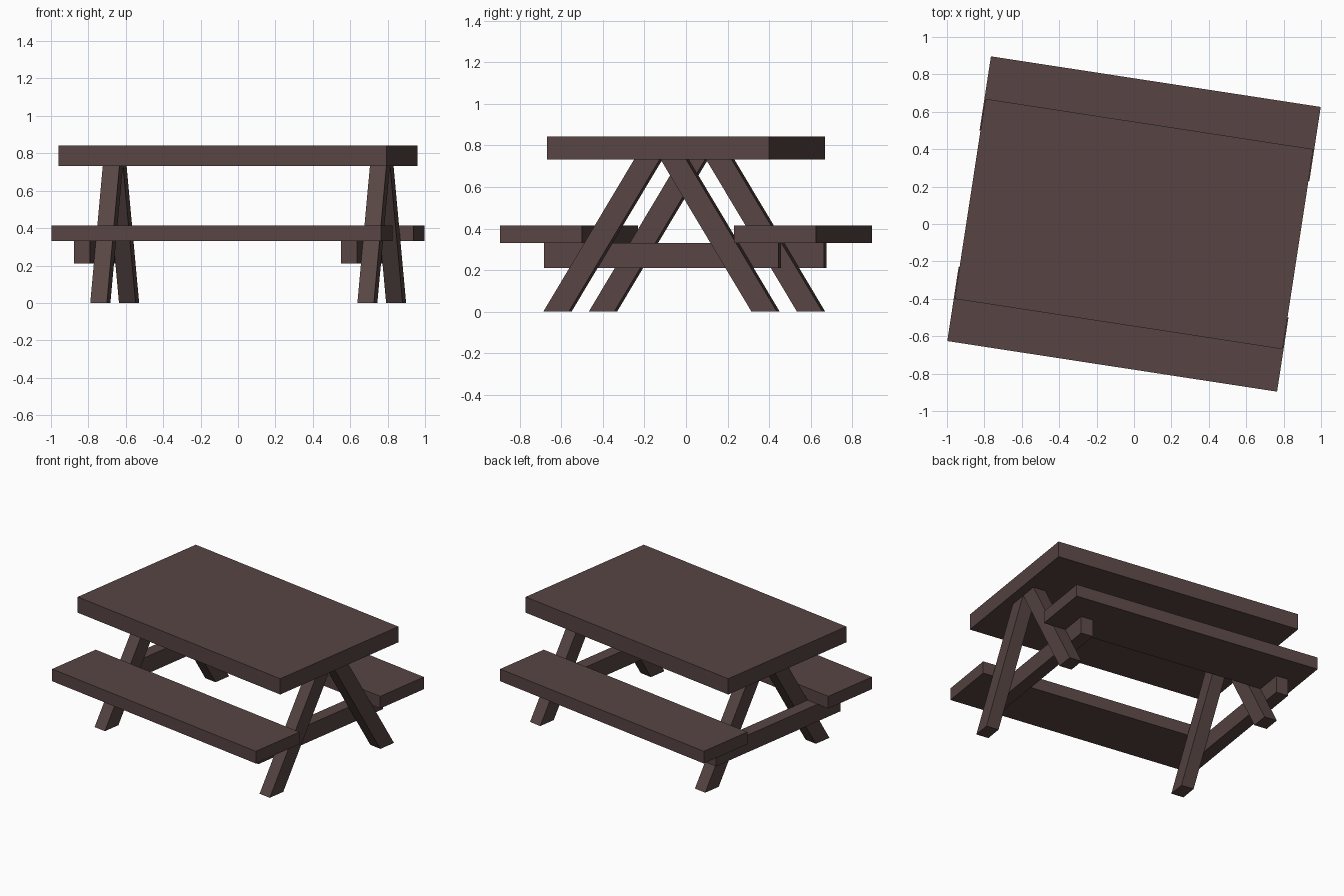
import bpy, bmesh
from math import radians
from mathutils import Matrix

if "Cube" in bpy.data.objects:
    bpy.data.objects.remove(bpy.data.objects["Cube"])

# The whole table is turned slightly about z
TURN = Matrix.Rotation(radians(-8.72), 4, 'Z')

wood = bpy.data.materials.new("dark_wood")
wood.diffuse_color = (0.095, 0.06, 0.057, 1)
wood.use_nodes = True
wood.node_tree.nodes["Principled BSDF"].inputs["Base Color"].default_value = wood.diffuse_color


def prism(name, profile, x0, x1):
    """Extrude a (y, z) profile from x0 to x1, then turn it with the table."""
    bm = bmesh.new()
    face = bm.faces.new([bm.verts.new((x0, y, z)) for y, z in profile])
    ext = bmesh.ops.extrude_face_region(bm, geom=[face])
    moved = [g for g in ext["geom"] if isinstance(g, bmesh.types.BMVert)]
    bmesh.ops.translate(bm, verts=moved, vec=(x1 - x0, 0, 0))
    bmesh.ops.recalc_face_normals(bm, faces=bm.faces)
    bm.transform(TURN)
    mesh = bpy.data.meshes.new(name)
    bm.to_mesh(mesh)
    bm.free()
    mesh.materials.append(wood)
    obj = bpy.data.objects.new(name, mesh)
    bpy.context.collection.objects.link(obj)


def plank(name, x0, x1, y0, y1, z0, z1):
    prism(name, [(y0, z0), (y1, z0), (y1, z1), (y0, z1)], x0, x1)


# Tabletop
plank("tabletop", -0.887, 0.887, -0.541, 0.541, 0.733, 0.843)

# Benches, front and back
for side, s in (("front", -1), ("back", 1)):
    plank(side + "_bench", -0.892, 0.892, s * 0.37, s * 0.77, 0.33, 0.415)

# End frames: two slanted legs and a crossbeam on the same side of each pair
for end, x0, x1 in (("left", -0.712, -0.622), ("right", 0.733, 0.822)):
    for side, s in (("front", -1), ("back", 1)):
        prism(f"{end}_{side}_leg",
              [(s * 0.445, 0), (s * 0.569, 0), (s * 0.125, 0.735), (s * 0.001, 0.735)],
              x0, x1)
    plank(end + "_crossbeam", x0 - 0.087, x0, -0.58, 0.563, 0.21, 0.33)
